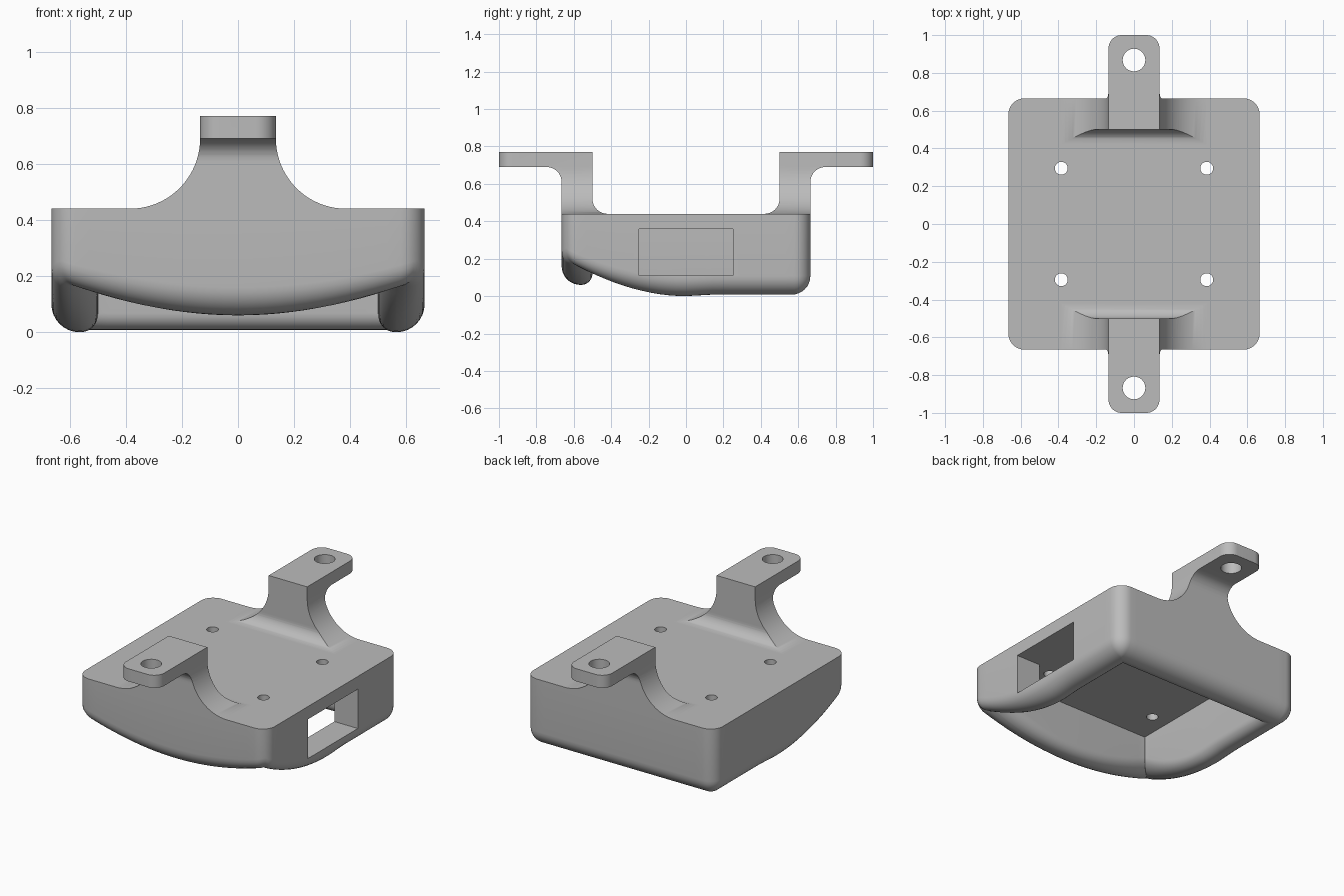
import bpy, bmesh
from math import sin, cos, pi, radians

cube = bpy.data.objects.get("Cube")
if cube:
    bpy.data.objects.remove(cube, do_unlink=True)

grey = bpy.data.materials.new("light_grey")
grey.use_nodes = True
COLOUR = (0.5, 0.5, 0.5, 1)
grey.diffuse_color = COLOUR
grey.node_tree.nodes["Principled BSDF"].inputs["Base Color"].default_value = COLOUR

HALF, WALL, CORNER = 0.665, 0.165, 0.085
TOP, CEILING = 0.44, 0.36
OUTER, INNER = 0.10, 0.06


def make_object(name, bm):
    bmesh.ops.recalc_face_normals(bm, faces=bm.faces)
    mesh = bpy.data.meshes.new(name)
    bm.to_mesh(mesh)
    bm.free()
    mesh.materials.append(grey)
    obj = bpy.data.objects.new(name, mesh)
    bpy.context.collection.objects.link(obj)
    return obj


def arc(cx, cy, r, start, end, n=12):
    """Points on an arc, angles in degrees."""
    steps = [radians(start + (end - start) * i / n) for i in range(n + 1)]
    return [(cx + r * cos(a), cy + r * sin(a)) for a in steps]


def prism(name, points, axis, lo, hi):
    """Extrude a 2D outline along one axis."""
    place = {"x": lambda a, b, t: (t, a, b),
             "y": lambda a, b, t: (a, t, b),
             "z": lambda a, b, t: (a, b, t)}[axis]
    bm = bmesh.new()
    ends = [[bm.verts.new(place(a, b, t)) for a, b in points] for t in (lo, hi)]
    bm.faces.new(ends[0])
    bm.faces.new(ends[1])
    for i in range(len(points)):
        j = (i + 1) % len(points)
        bm.faces.new((ends[0][i], ends[0][j], ends[1][j], ends[1][i]))
    return make_object(name, bm)


def cylinder(name, x, y, r, lo, hi):
    return prism(name, arc(x, y, r, 0, 350, 35), "z", lo, hi)


def finish(obj, steps, mirror_y=False):
    """Apply booleans, mirror if asked, and shade."""
    for operation, tool in steps:
        mod = obj.modifiers.new(operation, "BOOLEAN")
        mod.operation, mod.object, mod.solver = operation, tool, "EXACT"
    if mirror_y:
        mod = obj.modifiers.new("mirror", "MIRROR")
        mod.use_axis = (False, True, False)
        mod.use_mirror_merge = False
    bpy.context.view_layer.update()
    graph = bpy.context.evaluated_depsgraph_get()
    mesh = bpy.data.meshes.new_from_object(obj.evaluated_get(graph))
    obj.modifiers.clear()
    obj.data = mesh
    mesh.shade_smooth()
    mesh.set_sharp_from_angle(angle=radians(30))
    for _, tool in steps:
        bpy.data.objects.remove(tool, do_unlink=True)


def outline(inset, n=24):
    """Rounded square, with evenly divided sides."""
    half = HALF - inset
    r = max(CORNER - inset, 0.004)
    c = half - r
    pts = []
    for k in range(4):
        a = k * pi / 2
        side = [(half, -c + 2 * c * i / n) for i in range(1, n)]
        side += arc(c, c, r, 0, 90, 8)
        side.insert(0, (half, -c))
        pts += [(x * cos(a) - y * sin(a), x * sin(a) + y * cos(a)) for x, y in side]
    # Drop the repeated point where each arc meets the next side
    return [p for i, p in enumerate(pts)
            if abs(p[0] - pts[i - 1][0]) + abs(p[1] - pts[i - 1][1]) > 1e-6]


def rim_height(x, y, half):
    """Lower rim: arched at the front, sweeping up along the sides."""
    u, v = x / half, y / half
    if v < 0 and abs(v) > abs(u):
        return 0.06 + 0.105 * u * u
    return 0.165 * v * v if v < 0 else 0.008 * min(1, v * 4)


# Shell: rings run down the outside, round the rim and up the inside
rings = [(0, TOP, False)]
rings += [(x, z, True) for x, z in arc(OUTER, OUTER, OUTER, 180, 270, 8)]
rings += [(x, z, True) for x, z in arc(WALL - INNER, INNER, INNER, 270, 360, 6)]
rings.append((WALL, CEILING, False))
bm = bmesh.new()
loops = []
for inset, z, on_rim in rings:
    loops.append([bm.verts.new((x, y, z + (rim_height(x, y, HALF - inset) if on_rim else 0)))
                  for x, y in outline(inset)])
for a, b in zip(loops, loops[1:]):
    for i in range(len(a)):
        j = (i + 1) % len(a)
        bm.faces.new((a[i], a[j], b[j], b[i]))
bm.faces.new(loops[0])
bm.faces.new(loops[-1])
shell = make_object("hollow_shell", bm)

# Side opening and four screw holes
window = prism("window_cutter", [(-0.25, 0.11), (0.25, 0.11), (0.25, 0.359), (-0.25, 0.359)],
               "x", 0.45, 0.8)
cuts = [("DIFFERENCE", window)]
for sx in (-1, 1):
    for sy in (-1, 1):
        cuts.append(("DIFFERENCE",
                     cylinder("screw_cutter", sx * 0.385, sy * 0.295, 0.034, 0.3, 0.5)))
finish(shell, cuts)

# Mounting bracket: side profile trimmed by front and top profiles
side = [(0.5, 0.77), (1.0, 0.77), (1.0, 0.69)]
side += arc(0.745, 0.61, 0.08, 90, 180)
side += [(0.665, TOP)] + arc(0.42, 0.52, 0.08, 270, 360)
bracket = prism("mounting_brackets", side, "x", -0.6, 0.6)

right = [(0.135, 0.9)] + arc(0.385, 0.69, 0.25, 180, 270, 20) + [(0.385, 0.4)]
flare = prism("flare_trim", right + [(-x, z) for x, z in reversed(right)], "y", 0.3, 1.1)

right = [(0.5, 0.3), (0.5, 0.8), (0.135, 0.8)] + arc(0.065, 0.93, 0.07, 0, 90)
plan = prism("plan_trim", right + [(-x, y) for x, y in reversed(right)], "z", 0.3, 0.95)

bolt = cylinder("bolt_cutter", 0, 0.868, 0.06, 0.6, 0.9)
finish(bracket, [("INTERSECT", flare), ("INTERSECT", plan), ("DIFFERENCE", bolt)], mirror_y=True)
